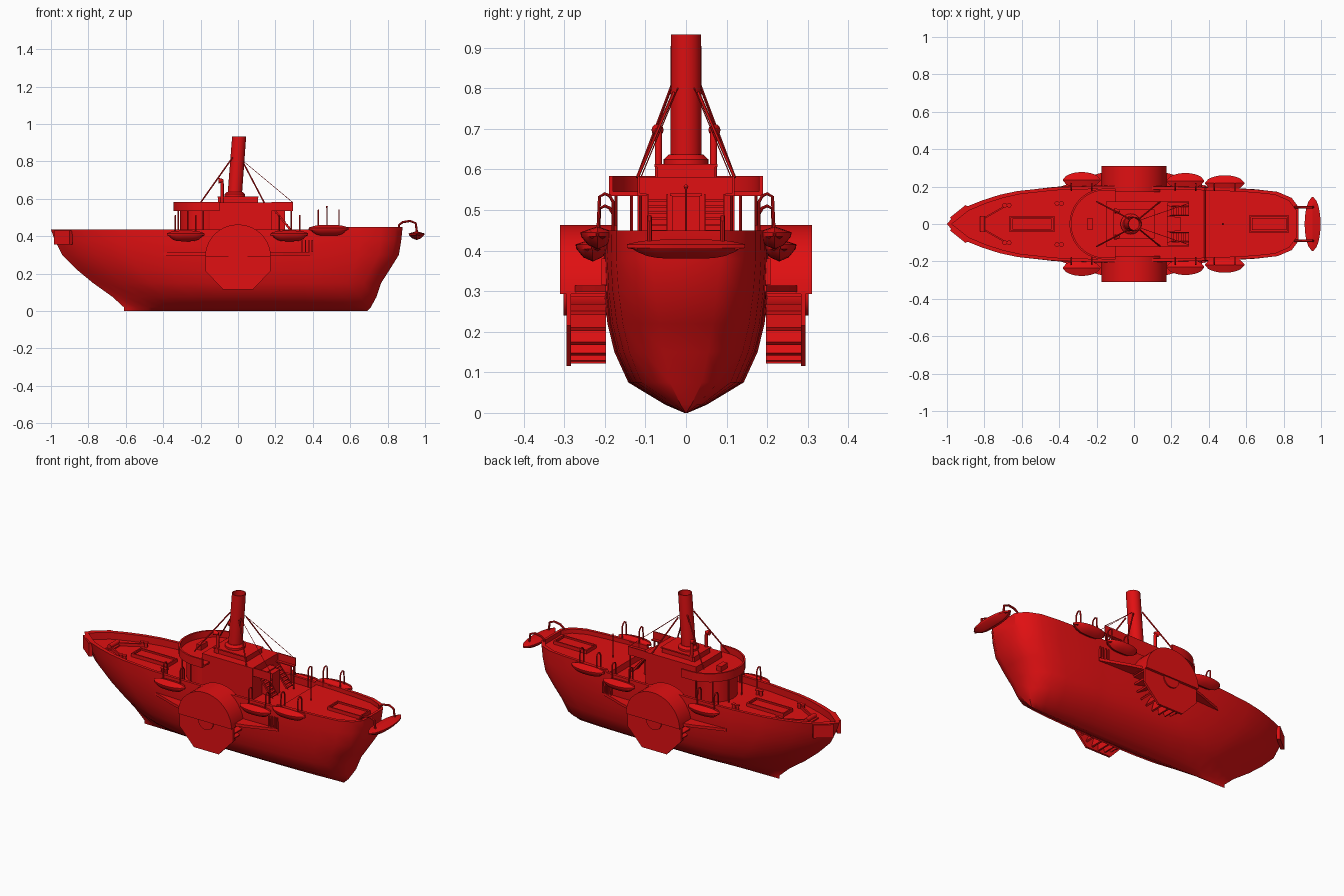
import bpy, bmesh, math
from mathutils import Vector

if "Cube" in bpy.data.objects:
    bpy.data.objects.remove(bpy.data.objects["Cube"])

red = bpy.data.materials.new("hull red")
red.diffuse_color = (0.75, 0.005, 0.006, 1)
red.use_nodes = True
red.node_tree.nodes["Principled BSDF"].inputs["Base Color"].default_value = red.diffuse_color


def add(name, verts, faces, smooth=None):
    me = bpy.data.meshes.new(name)
    me.from_pydata([tuple(v) for v in verts], [], faces)
    bm = bmesh.new()
    bm.from_mesh(me)
    bmesh.ops.remove_doubles(bm, verts=bm.verts, dist=1e-5)
    bmesh.ops.recalc_face_normals(bm, faces=bm.faces)
    bm.to_mesh(me)
    bm.free()
    ob = bpy.data.objects.new(name, me)
    bpy.context.collection.objects.link(ob)
    me.materials.append(red)
    if smooth:
        bpy.ops.object.select_all(action='DESELECT')
        ob.select_set(True)
        bpy.context.view_layer.objects.active = ob
        bpy.ops.object.shade_smooth_by_angle(angle=math.radians(smooth))
    return ob


def prism(name, pts, axis, a, b, smooth=None):
    """Extrude a 2D outline along axis 'y' (x,z outline) or 'z' (x,y outline)."""
    n = len(pts)
    put = (lambda p, h: (p[0], h, p[1])) if axis == 'y' else (lambda p, h: (p[0], p[1], h))
    vs = [put(p, a) for p in pts] + [put(p, b) for p in pts]
    fs = [list(range(n)), list(range(n, 2 * n))]
    fs += [[i, (i + 1) % n, n + (i + 1) % n, n + i] for i in range(n)]
    return add(name, vs, fs, smooth)


def box(name, x0, x1, y0, y1, z0, z1):
    return prism(name, [(x0, y0), (x1, y0), (x1, y1), (x0, y1)], 'z', z0, z1)


def loft(name, rings, smooth=40, closed=True):
    n = len(rings[0])
    fs = [[j * n + i, j * n + (i + 1) % n, (j + 1) * n + (i + 1) % n, (j + 1) * n + i]
          for j in range(len(rings) - 1) for i in range(n)]
    if closed:
        fs += [list(range(n)), list(range((len(rings) - 1) * n, len(rings) * n))]
    return add(name, [v for r in rings for v in r], fs, smooth)


def circle(cx, cy, z, r, n=24):
    return [(cx + r * math.cos(2 * math.pi * i / n), cy + r * math.sin(2 * math.pi * i / n), z)
            for i in range(n)]


def tube(name, pts, r, n=8):
    """Round pipe swept along a path."""
    pts = [Vector(p) for p in pts]
    rings = []
    for i, p in enumerate(pts):
        d = (pts[min(i + 1, len(pts) - 1)] - pts[max(i - 1, 0)]).normalized()
        q = Vector((0, 0, 1)).rotation_difference(d)
        rings.append([p + q @ Vector((r * math.cos(k * 2 * math.pi / n),
                                      r * math.sin(k * 2 * math.pi / n), 0)) for k in range(n)])
    return loft(name, rings)


# Hull: waterlines (z, bow x, stern x, half breadth) and a shared plan shape
levels = [(0, -.61, .69, .004), (.02, -.61, .71, .05), (.075, -.67, .74, .14), (.15, -.775, .765, .174),
          (.22, -.86, .81, .191), (.3, -.94, .86, .2), (.38, -.98, .873, .203), (.435, -1, .88, .2)]
plan = [(0, 0), (.02, .22), (.05, .44), (.1, .63), (.15, .78), (.2, .88), (.3, .98), (.4, 1.01), (.55, 1.01),
        (.7, .99), (.734, .98), (.738, .98), (.8, .96), (.88, .92), (.94, .86), (.98, .7), (1, .45)]


def waterline(xb, xs, b, power, zf, inset=0):
    half = []
    for u, f in plan:
        x = xb + u * (xs - xb)
        half.append((x, max(b * f ** power - inset, 0), zf(u)))
    return half + [(x, -y, z) for x, y, z in reversed(half)]


rings = [waterline(xb, xs, b, 1 + .7 * (1 - z / .435),
                   (lambda u: .45 if u > .736 else .435) if z > .43 else (lambda u, z=z: z))
         for z, xb, xs, b in levels]
rim = lambda u: .45 if u > .736 else .435
deck = lambda u: .425 if u > .736 else .395
rings.append(waterline(-.975, .865, .2, 1, rim, .016))
rings.append(waterline(-.975, .865, .2, 1, deck, .016))
n = len(rings[0])
faces = [[j * n + i, j * n + (i + 1) % n, (j + 1) * n + (i + 1) % n, (j + 1) * n + i]
         for j in range(len(rings) - 1) for i in range(n)]
for base in (0, (len(rings) - 1) * n):      # keel strip and deck planking
    faces += [[base + i, base + i + 1, base + n - 2 - i, base + n - 1 - i] for i in range(n // 2 - 1)]
add("hull", [v for r in rings for v in r], faces, 35)


# Lifeboats: pointed, covered boats
def boat(name, cx, cy, zg, length, width, depth, along='x'):
    rs = []
    for i in range(13):
        t = -1 + i / 6
        w = max(1 - t * t, .01) ** .55 * width / 2
        k = max(1 - t ** 4, .05)
        sec = [(w, 0), (.95 * w, -.25 * depth), (.55 * w, -.75 * depth * k), (0, -depth * k),
               (-.55 * w, -.75 * depth * k), (-.95 * w, -.25 * depth), (-w, 0), (0, .35 * depth * k)]
        l = t * length / 2
        rs.append([(cx + l, cy + a, zg + c) if along == 'x' else (cx + a, cy + l, zg + c) for a, c in sec])
    loft(name, rs, 30)


boat("stern_boat", .955, 0, .415, .29, .085, .035, 'y')
for s in (1, -1):
    for i, (x, y, z, l) in enumerate([(-.28, .235, .415, .2), (.275, .23, .415, .2), (.485, .218, .445, .21)]):
        boat("lifeboat", x, s * y, z, l, .085, .042)
        for dx in (-.055, .055):
            tube("davit", [(x + dx, s * .18, z - .02), (x + dx, s * .18, z + .075), (x + dx, s * .188, z + .09),
                           (x + dx, s * .2, z + .095), (x + dx, s * .213, z + .088), (x + dx, s * .217, z)], .004)
    tube("stern_davit", [(.86, s * .09, .42), (.86, s * .09, .46), (.88, s * .09, .475), (.92, s * .09, .482),
                         (.95, s * .09, .47), (.957, s * .09, .42)], .006)

    # Paddle box, wheel plate, hub, floats and sponsons
    arc = [(.175 * math.cos(i * math.pi / 20), .293 + .17 * math.sin(i * math.pi / 20)) for i in range(21)]
    prism("paddle_box", arc, 'y', s * .17, s * .31, 30)
    prism("wheel_plate", [(.175, .3), (.175, .215), (.08, .115), (-.08, .115), (-.175, .215), (-.175, .3)],
          'y', s * .283, s * .295)
    prism("wheel_hub", [(.05 * math.cos(a * math.pi / 8), .29 + .05 * math.sin(a * math.pi / 8))
                        for a in range(16)], 'y', s * .15, s * .302, 30)
    for i in range(13):
        a = math.pi + i * math.pi / 12
        c, d = math.cos(a), math.sin(a)
        prism("paddle_float", [(r * c - t * d, .29 + r * d + t * c) for r, t in
                               ((.1, -.005), (.168, -.005), (.168, .005), (.1, .005))], 'y', s * .197, s * .29)
    for e in (1, -1):
        prism("sponson", [(e * .17, s * .15), (e * .17, s * .275), (e * .24, s * .255),
                          (e * .32, s * .225), (e * .4, s * .198), (e * .4, s * .15)], 'z', .298, .314)
    for i in range(4):
        box("fender", .34 + i * .018, .346 + i * .018, s * .2 - .008, s * .2 + .008, .315, .38)

    # Ladders behind the deckhouse
    for i in range(7):
        x = .2 + i * .013
        box("stair_tread", x, x + .014, s * .07 - .022, s * .07 + .022, .52 - i * .015, .526 - i * .015)
    for y in (.046, .094):
        prism("stair_side", [(.19, .54), (.2, .54), (.295, .425), (.28, .425)], 'y', s * y - .002, s * y + .002)
    box("aft_bridge_wall", .18, .295, s * .116 - .003, s * .116 + .003, .54, .583)
    box("aft_bridge_edge", .18, .295, s * .108 - .011, s * .108 + .011, .535, .541)
    tube("bridge_post", [(.285, s * .112, .4), (.285, s * .112, .54)], .004)

    # Canopy posts under the round bridge
    for a in (100, 130, 160):
        px, py = -.155 + .175 * math.cos(math.radians(a)), .175 * math.sin(math.radians(a))
        tube("canopy_post", [(px, s * py, .395), (px, s * py, .54)], .004)

    # Funnel stays
    for top, foot in [((-.03, .03, .82), (-.2, .12, .58)), ((.03, .03, .79), (.14, .12, .58))]:
        tube("funnel_stay", [(top[0], s * top[1], top[2]), (foot[0], s * foot[1], foot[2])], .004, 6)
    tube("thin_stay", [(.03, s * .02, .8), (.29, s * .11, .583)], .0015, 5)

    # Cowl ventilators
    tube("ventilator", [(-.085, s * .068, .57), (-.085, s * .068, .68), (-.088, s * .069, .693),
                        (-.1, s * .07, .7)], .009, 12)
    loft("ventilator_mouth", [[(x, s * .07 + r * math.cos(k * math.pi / 6), .697 + r * math.sin(k * math.pi / 6))
                               for k in range(12)] for x, r in ((-.078, .006), (-.088, .011), (-.105, .015))])

    # Bollards, bow bulwark plates and breakwater
    for x, y in ((-.68, .1), (-.4, .11)):
        for dx in (-.012, .012):
            loft("bollard", [circle(x + dx, s * y, z, r, 10) for z, r in
                             ((.39, .009), (.418, .009), (.419, .013), (.425, .013))])
    prism("breakwater", [(-.82, s * .025), (-.68, s * .105), (-.675, s * .098), (-.815, s * .018)], 'z', .39, .412)
    prism("bow_plate", [(-.985, s * .034), (-.9, s * .102), (-.885, s * .09), (-.97, s * .02)], 'z', .355, .432)

# Deckhouse, round cabin and bridge
box("deckhouse", -.15, .18, -.12, .12, .39, .581)
loft("round_cabin", [circle(-.19, 0, z, .12, 32) for z in (.39, .54)], 30)
half = [math.pi / 2 + i * math.pi / 20 for i in range(21)]
outer = [(-.155 + .19 * math.cos(a), .19 * math.sin(a)) for a in half]
inner = [(-.155 + .18 * math.cos(a), .18 * math.sin(a)) for a in half]
prism("bridge_deck", [(-.1, .19)] + outer + [(-.1, -.19)], 'z', .535, .545, 30)
prism("bridge_bulwark", [(-.1, .19)] + outer + [(-.1, -.19), (-.1, -.18)] + inner[::-1] + [(-.1, .18)],
      'z', .54, .584, 30)
box("aft_bridge_deck", .18, .22, -.04, .04, .535, .541)
box("wheel_stand", -.25, -.22, -.03, .03, .54, .575)
box("aft_casing", .18, .25, -.035, .035, .4, .535)

# Funnel casing and hollow leaning funnel
box("funnel_casing", -.107, .107, -.072, .072, .57, .61)
box("casing_lip", -.11, .11, -.078, .078, .606, .613)
loft("funnel_base", [circle(-.017, 0, z, r, 28) for z, r in ((.6, .055), (.625, .055), (.637, .042))])
loft("funnel", [circle(x, 0, z, r, 28) for x, z, r in
                ((-.019, .6, .0385), (.006, .932, .0375), (.006, .932, .033), (-.005, .78, .033))])

# Deck hatches with raised frames
for nm, x0, x1, w, z in (("fore", -.665, -.425, .044, .395), ("aft", .615, .83, .046, .425)):
    box(nm + "_hatch", x0 + .015, x1 - .015, -w + .014, w - .014, z - .01, z + .014)
    for s in (1, -1):
        box(nm + "_hatch_side", x0, x1, s * (w - .004) - .004, s * (w - .004) + .004, z - .01, z + .02)
    for x in (x0, x1 - .008):
        box(nm + "_hatch_end", x, x + .008, -w, w, z - .01, z + .02)

# Windlass and aft flag pole
box("windlass_bed", -.83, -.79, -.045, .045, .39, .402)
tube("windlass_drum", [(-.81, -.04, .413), (-.81, .04, .413)], .013, 12)
tube("aft_pole", [(.475, 0, .42), (.475, 0, .555)], .003)
loft("pole_ball", [circle(.475, 0, z, r, 8) for z, r in ((.552, .003), (.557, .006), (.563, .002))])
